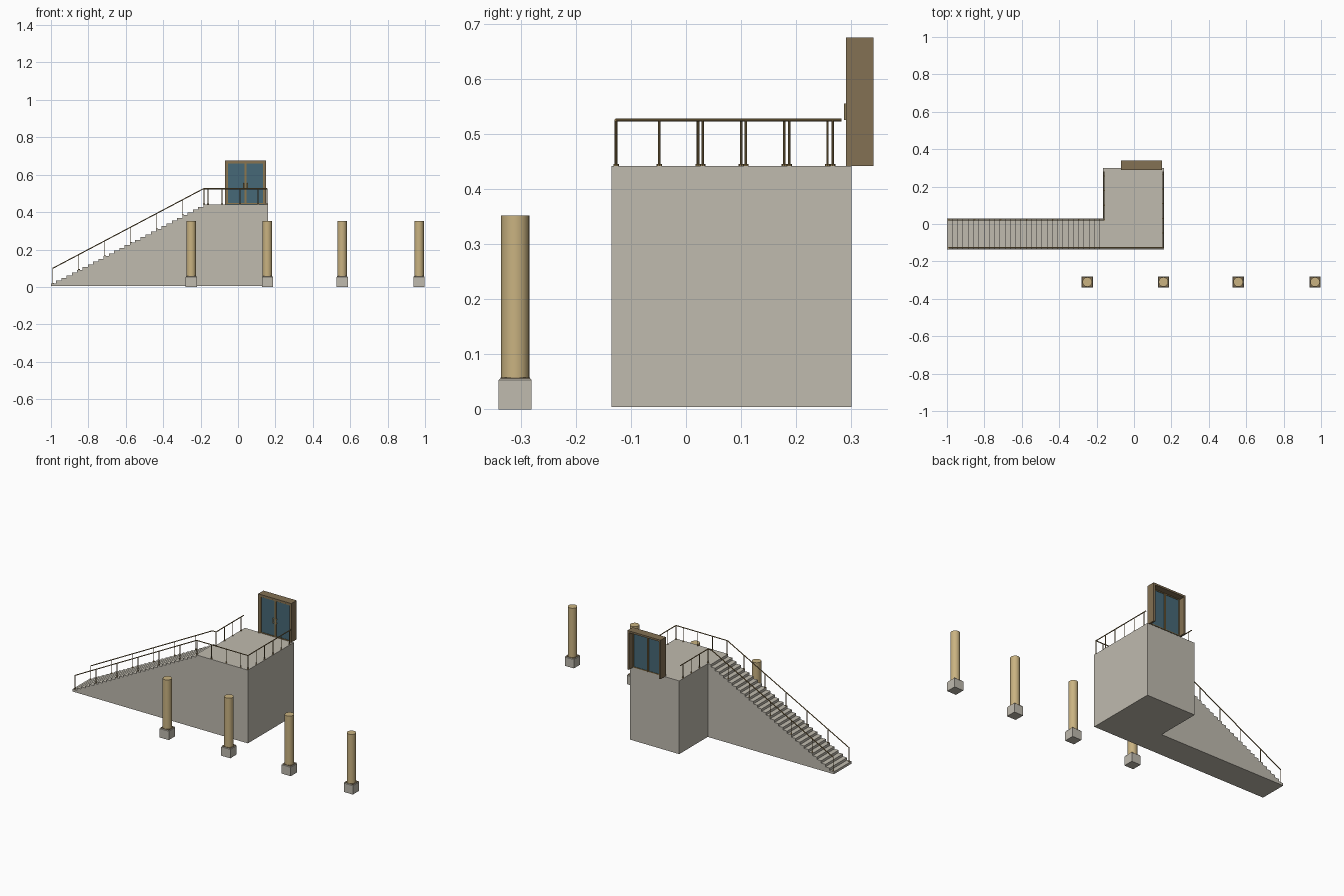
import bpy, bmesh, math
from mathutils import Vector

cube = bpy.data.objects.get("Cube")
if cube:
    bpy.data.objects.remove(cube)


def material(name, srgb):
    m = bpy.data.materials.new(name)
    m.use_nodes = True
    c = [(v / 255) ** 2.2 for v in srgb] + [1]
    m.diffuse_color = c
    m.node_tree.nodes["Principled BSDF"].inputs["Base Color"].default_value = c
    return m


concrete = material("concrete", (190, 185, 173))
tan = material("tan_stone", (200, 177, 128))
brown = material("brown_wood", (130, 112, 84))
bronze = material("bronze_metal", (140, 118, 78))
glass = material("blue_glass", (72, 104, 118))


def finish(name, bm, mat, smooth=False):
    bmesh.ops.recalc_face_normals(bm, faces=bm.faces)
    me = bpy.data.meshes.new(name)
    bm.to_mesh(me)
    bm.free()
    me.materials.append(mat)
    ob = bpy.data.objects.new(name, me)
    bpy.context.collection.objects.link(ob)
    if smooth:
        bpy.ops.object.select_all(action='DESELECT')
        ob.select_set(True)
        bpy.context.view_layer.objects.active = ob
        bpy.ops.object.shade_smooth_by_angle(angle=math.radians(40))
    return ob


def add_box(bm, lo, hi):
    lo, hi = Vector(lo), Vector(hi)
    verts = bmesh.ops.create_cube(bm, size=1)["verts"]
    for v in verts:
        v.co = (lo + hi) / 2 + v.co * (hi - lo)


def box(name, lo, hi, mat):
    bm = bmesh.new()
    add_box(bm, lo, hi)
    return finish(name, bm, mat)


def add_rod(bm, a, b, r, sides=8):
    a, b = Vector(a), Vector(b)
    d = b - a
    rot = d.to_track_quat('Z', 'Y').to_matrix().to_4x4()
    rot.translation = (a + b) / 2
    bmesh.ops.create_cone(bm, cap_ends=True, segments=sides, radius1=r,
                          radius2=r, depth=d.length, matrix=rot)


def prism(name, outline, lo, hi, axis, mat):
    """Extrude a flat outline along y or z."""
    bm = bmesh.new()
    put = (lambda p, h: (p[0], h, p[1])) if axis == 'y' else (lambda p, h: (p[0], p[1], h))
    face = bm.faces.new([bm.verts.new(put(p, lo)) for p in outline])
    moved = bmesh.ops.extrude_face_region(bm, geom=[face])["geom"]
    shift = Vector(put((0, 0), hi - lo))
    bmesh.ops.translate(bm, vec=shift, verts=[g for g in moved if isinstance(g, bmesh.types.BMVert)])
    return finish(name, bm, mat)


# Landing block and stepped flight
TOP, BOTTOM, FRONT, BACK = 0.442, 0.004, -0.135, 0.3
LEFT, RIGHT, STAIR_TOP, STAIR_BACK = -0.165, 0.16, -0.185, 0.03
box("landing", (LEFT, FRONT, BOTTOM), (RIGHT, BACK, TOP), concrete)
STEPS = 30
run, rise = (STAIR_TOP + 1) / (STEPS - 1), (TOP - BOTTOM) / STEPS
outline = [(LEFT, BOTTOM), (-1, BOTTOM)]
for i in range(STEPS):
    x, z = -1 + i * run, BOTTOM + (i + 1) * rise
    outline += [(x, z), (x + run if i < STEPS - 1 else LEFT, z)]
prism("stairs", outline, FRONT, STAIR_BACK, 'y', concrete)

# Railings: a handrail along a path, with posts on small feet
RAIL, POST = 0.0028, 0.0022
HIGH = 0.525


def railing(name, path, posts):
    bm = bmesh.new()
    for a, b in zip(path, path[1:]):
        add_rod(bm, a, b, RAIL)
    for x, y, floor, top in posts:
        add_rod(bm, (x, y, floor), (x, y, top), POST)
        add_rod(bm, (x, y, floor), (x, y, floor + 0.003), 0.005)
    finish(name, bm, bronze, True)


def flight_posts(y):
    posts = []
    for i in range(6):
        x = -0.99 + i * 0.139
        step = int((x + 1) / run)
        t = (x + 0.99) / (STAIR_TOP + 0.99)
        posts.append((x, y, BOTTOM + (step + 1) * rise, 0.1 + t * (HIGH - 0.1)))
    return posts


yf, yb, xl, xr = -0.127, 0.022, -0.16, 0.155
front_posts = flight_posts(yf)
front_posts += [(-0.182 + i * 0.0965, yf, TOP, HIGH) for i in range(4)]
front_posts += [(xr, yf + i * 0.0786, TOP, HIGH) for i in range(6)]
railing("front_railing",
        [(-0.99, yf, 0.1), (STAIR_TOP, yf, HIGH), (xr, yf, HIGH), (xr, 0.282, HIGH)],
        front_posts)
railing("rear_railing",
        [(-0.99, yb, 0.1), (STAIR_TOP, yb, HIGH), (xl, yb, HIGH), (xl, 0.282, HIGH)],
        flight_posts(yb) + [(xl, yb + i * 0.0783, TOP, HIGH) for i in range(4)])

# Door: deep surround, two glazed leaves and pull handles
DL, DR, DF, DB, DT = -0.07, 0.15, 0.29, 0.34, 0.675
T = 0.011
bm = bmesh.new()
add_box(bm, (DL, DF, TOP), (DL + T, DB, DT))
add_box(bm, (DR - T, DF, TOP), (DR, DB, DT))
add_box(bm, (DL + T, DF, DT - T), (DR - T, DB, DT))
finish("door_surround", bm, brown)

mid = (DL + DR) / 2
bm = bmesh.new()
for x0, x1 in ((DL + T, mid - 0.0005), (mid + 0.0005, DR - T)):
    z0, z1, w = TOP + 0.001, DT - T, 0.005
    y0, y1 = DF + 0.004, DF + 0.014
    add_box(bm, (x0, y0, z0), (x0 + w, y1, z1))
    add_box(bm, (x1 - w, y0, z0), (x1, y1, z1))
    add_box(bm, (x0 + w, y0, z0), (x1 - w, y1, z0 + w))
    add_box(bm, (x0 + w, y0, z1 - w), (x1 - w, y1, z1))
finish("door_leaf_frames", bm, bronze)
box("door_glass", (DL + T, DF + 0.007, TOP), (DR - T, DF + 0.011, DT - T), glass)

bm = bmesh.new()
for side in (-1, 1):
    x = mid + side * 0.011
    add_rod(bm, (x, DF - 0.001, 0.525), (x, DF - 0.001, 0.555), 0.002)
    for z in (0.528, 0.552):
        add_rod(bm, (x, DF - 0.001, z), (x, DF + 0.008, z), 0.0015)
finish("door_handles", bm, tan, True)

# Row of round columns on square bases
for i, x in enumerate((-0.25, 0.157, 0.557, 0.968)):
    y, h = -0.31, 0.03
    bm = bmesh.new()
    add_box(bm, (x - h, y - h, 0), (x + h, y + h, 0.056))
    top = [e for e in bm.edges if all(v.co.z > 0.05 for v in e.verts)]
    bmesh.ops.bevel(bm, geom=top, offset=0.003, segments=1, affect='EDGES')
    finish(f"column_base_{i + 1}", bm, concrete)
    box(f"column_plate_{i + 1}", (x - 0.027, y - 0.027, 0.054),
        (x + 0.027, y + 0.027, 0.058), brown)
    bm = bmesh.new()
    add_rod(bm, (x, y, 0.057), (x, y, 0.352), 0.0255, 32)
    finish(f"column_{i + 1}", bm, tan, True)
